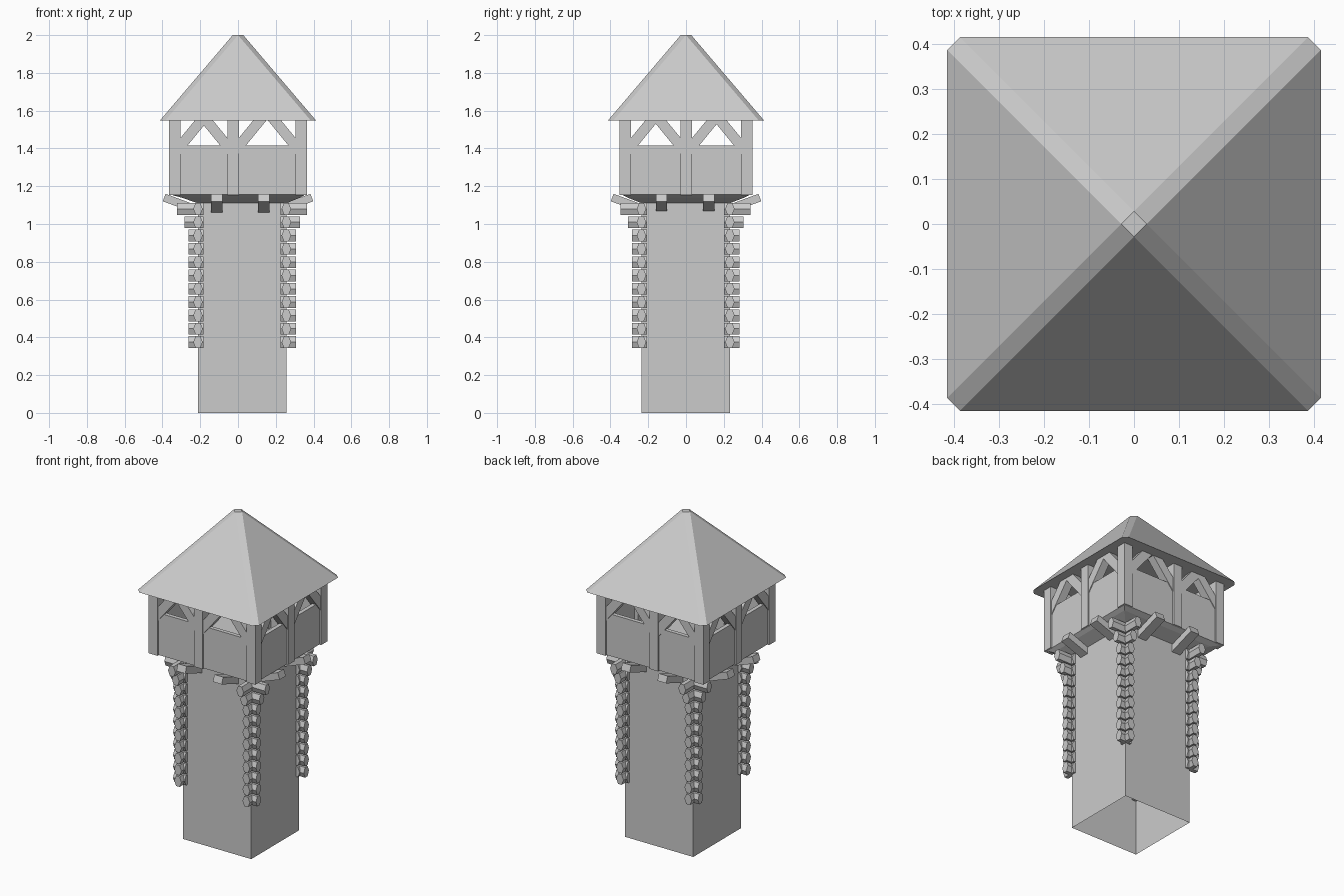
import bpy, bmesh, math
from mathutils import Vector, Matrix

if "Cube" in bpy.data.objects:
    bpy.data.objects.remove(bpy.data.objects["Cube"])

SX, SY, SH = 0.022, -0.002, 0.234      # shaft centre and half width


def finish(name, bm):
    bmesh.ops.recalc_face_normals(bm, faces=bm.faces)
    me = bpy.data.meshes.new(name)
    bm.to_mesh(me)
    bm.free()
    ob = bpy.data.objects.new(name, me)
    bpy.context.collection.objects.link(ob)
    return ob


def add_box(bm, lo, hi):
    lo, hi = Vector(lo), Vector(hi)
    m = Matrix.Translation((lo + hi) / 2) @ Matrix.Diagonal((*(hi - lo), 1))
    bmesh.ops.create_cube(bm, size=1, matrix=m)


def add_prism(bm, pts, offset):
    """Extrude a planar outline by an offset vector."""
    face = bm.faces.new([bm.verts.new(p) for p in pts])
    ext = bmesh.ops.extrude_face_region(bm, geom=[face], use_keep_orig=True)
    vs = [g for g in ext["geom"] if isinstance(g, bmesh.types.BMVert)]
    bmesh.ops.translate(bm, verts=vs, vec=offset)


# Shaft: square tube, open below, flaring under the gallery
bm = bmesh.new()
rings = []
for cx, cy, hx, hy, z in ((SX, SY, SH, SH, 0), (SX, SY, SH, SH, 1.11),
                          (0.015, 0, 0.315, 0.31, 1.14), (0, 0, 0.355, 0.34, 1.155)):
    rings.append([bm.verts.new((cx + a * hx, cy + b * hy, z))
                  for a, b in ((-1, -1), (1, -1), (1, 1), (-1, 1))])
for r, s in zip(rings, rings[1:]):
    for i in range(4):
        j = (i + 1) % 4
        bm.faces.new((r[i], r[j], s[j], s[i]))
bm.faces.new(rings[-1])
finish("shaft", bm)

# Crossed log ends at the four corners, the top two courses stepping outward
bm = bmesh.new()
for a in (-1, 1):
    for b in (-1, 1):
        c = Vector((SX + a * SH, SY + b * SH, 0))
        for i in range(11):
            z = 0.375 + 0.0705 * i
            out = 0.05 + (0, 0.022, 0.06)[max(0, i - 8)]
            for along, side in (((a, 0, 0), (0, 1, 0)), ((0, b, 0), (1, 0, 0))):
                along, side = Vector(along), Vector(side)
                hexa = [c + Vector((0, 0, z)) - along * 0.03
                        + side * 0.025 * math.cos(k * math.pi / 3)
                        + Vector((0, 0, 0.036 * math.sin(k * math.pi / 3)))
                        for k in range(6)]
                add_prism(bm, hexa, along * (out + 0.03))
finish("log_corners", bm)

# Sloping support beams, two per side
bm = bmesh.new()
prof = ((0.20, 1.048), (0.398, 1.12), (0.384, 1.16), (0.20, 1.092))
for s in (-1, 1):
    for t in (-1, 1):
        u = 0.012 + t * 0.125 - 0.03
        add_prism(bm, [(u, s * d, z) for d, z in prof], (0.06, 0, 0))
        u = -0.005 + t * 0.125 - 0.03
        add_prism(bm, [(s * d, u, z) for d, z in prof], (0, 0.06, 0))
finish("support_beams", bm)

# Gallery parapet: four thin walls
PX, PY, T = 0.355, 0.342, 0.025
bm = bmesh.new()
for s in (-1, 1):
    y0, y1 = sorted((s * PY, s * (PY - T)))
    add_box(bm, (-PX, y0, 1.155), (PX, y1, 1.415))
    x0, x1 = sorted((s * PX, s * (PX - T)))
    add_box(bm, (x0, -PY, 1.155), (x1, PY, 1.415))
finish("parapet", bm)

# Posts: four corners and four mid-sides
QX, QY, W = 0.335, 0.322, 0.03
MX, MY = -0.026, 0.002
bm = bmesh.new()
for x, y in [(a * QX, b * QY) for a in (-1, 1) for b in (-1, 1)] + \
        [(MX, -QY), (MX, QY), (-QX, MY), (QX, MY)]:
    add_box(bm, (x - W, y - W, 1.153), (x + W, y + W, 1.55))
finish("posts", bm)

# Diagonal braces from every post up to the eaves
bm = bmesh.new()
brace = ((-0.01, 1.357), (0.148, 1.55), (0.078, 1.55), (-0.01, 1.443))
for s in (-1, 1):
    for q, mid, n in ((QX, MX, 0), (QY, MY, 1)):
        for start, d in ((-q + W, 1), (mid - W, -1), (mid + W, 1), (q - W, -1)):
            if n == 0:
                add_prism(bm, [(start + d * u, s * QY - 0.025, z) for u, z in brace], (0, 0.05, 0))
            else:
                add_prism(bm, [(s * QX - 0.025, start + d * u, z) for u, z in brace], (0.05, 0, 0))
finish("braces", bm)

# Pyramid roof with chamfered hips and a diamond tip
bm = bmesh.new()
E, C, D = 0.414, 0.386, 0.028
for k in range(4):
    rot = Matrix.Rotation(k * math.pi / 2, 3, 'Z')
    v = [bm.verts.new(rot @ Vector(p)) for p in
         ((-C, -E, 1.547), (C, -E, 1.547), (E, -C, 1.547), (D, 0, 2), (0, -D, 2))]
    bm.faces.new((v[0], v[1], v[4]))
    bm.faces.new((v[1], v[2], v[3], v[4]))
bmesh.ops.remove_doubles(bm, verts=bm.verts, dist=1e-4)
bmesh.ops.holes_fill(bm, edges=[e for e in bm.edges if e.is_boundary], sides=0)
finish("roof", bm)
